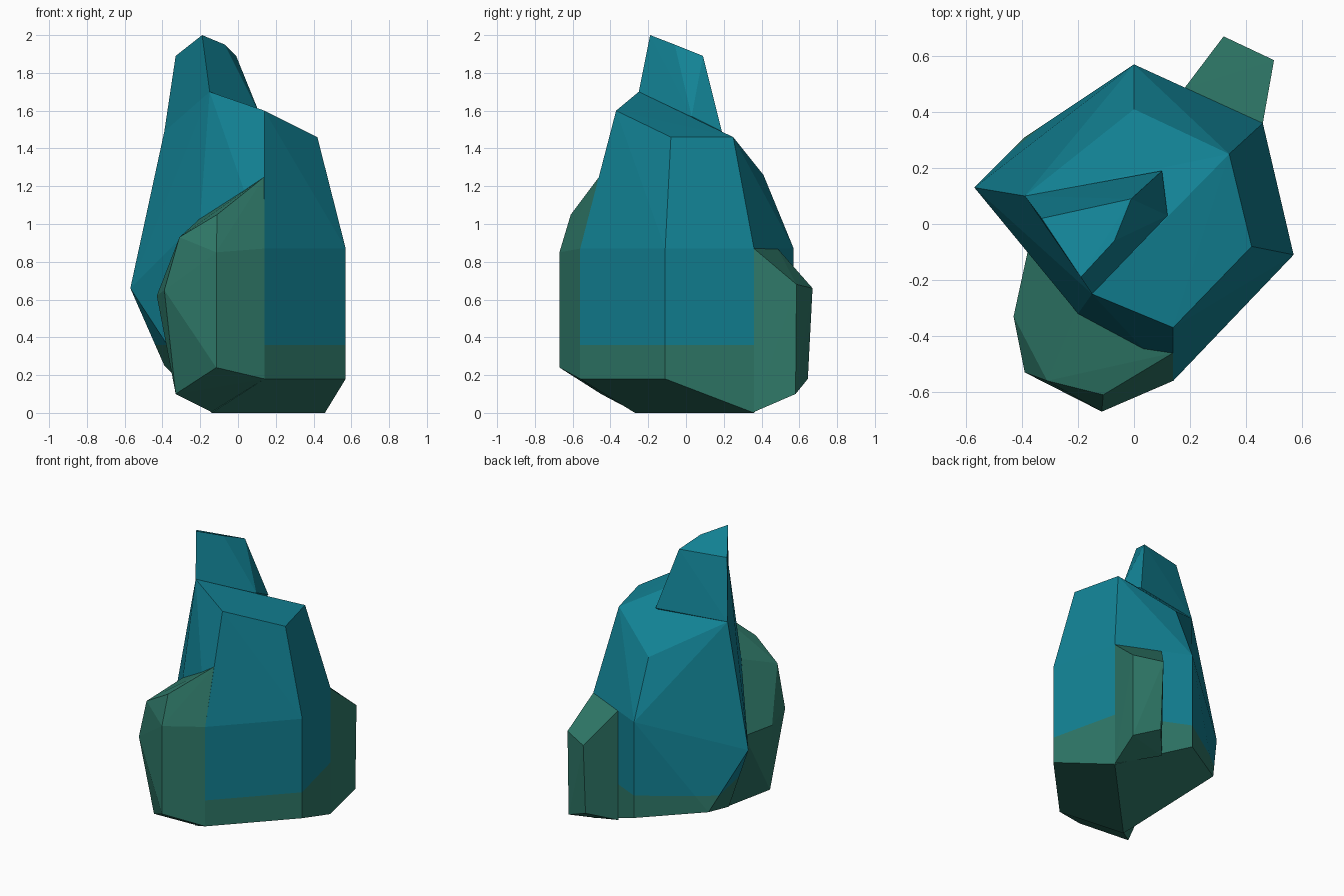
import bpy, bmesh


def material(name, rgb):
    m = bpy.data.materials.new(name)
    m.diffuse_color = (*rgb, 1)
    return m


teal = material("teal", (0.006, 0.222, 0.296))
green = material("moss green", (0.028, 0.188, 0.138))


def rock(name, points, mats, cut_z=None):
    """Faceted stone as the convex hull of its corners; faces above cut_z use the second material."""
    bm = bmesh.new()
    for p in points:
        bm.verts.new(p)
    res = bmesh.ops.convex_hull(bm, input=bm.verts[:])
    inner = [v for v in res["geom_interior"] if isinstance(v, bmesh.types.BMVert)]
    bmesh.ops.delete(bm, geom=inner, context='VERTS')
    if cut_z is not None:
        bmesh.ops.bisect_plane(bm, geom=bm.verts[:] + bm.edges[:] + bm.faces[:],
                               plane_co=(0, 0, cut_z), plane_no=(0, 0, 1))
        for f in bm.faces:
            f.material_index = int(f.calc_center_median().z > cut_z)
    bmesh.ops.recalc_face_normals(bm, faces=bm.faces[:])
    me = bpy.data.meshes.new(name)
    bm.to_mesh(me)
    bm.free()
    for m in mats:
        me.materials.append(m)
    ob = bpy.data.objects.new(name, me)
    bpy.context.collection.objects.link(ob)
    return ob


# Main boulder: keel, lower ring, shoulder ring, slanted top
rock("main_boulder", [
    (0.46, 0.36, 0), (-0.14, -0.27, 0),
    (0.57, -0.11, 0.18), (0.14, -0.56, 0.18), (0, 0.57, 0.205), (-0.39, 0.31, 0.25),
    (0.57, -0.11, 0.87), (0.14, -0.56, 0.87), (0.46, 0.36, 0.87), (0, 0.57, 0.87),
    (-0.57, 0.13, 0.66), (-0.2, -0.32, 1.03),
    (-0.15, -0.25, 1.7), (0.14, -0.37, 1.6), (0.42, -0.08, 1.46),
    (0.34, 0.25, 1.46), (0, 0.41, 1.26), (-0.39, 0.10, 1.49),
], [green, teal], 0.36)

# Peak on the top
rock("peak", [
    (-0.19, -0.19, 2.0), (-0.33, 0.02, 1.89), (-0.01, 0.09, 1.89), (-0.07, -0.06, 1.95),
    (0.12, 0.03, 1.57), (0.10, 0.19, 1.49), (-0.15, -0.25, 1.7), (-0.39, 0.10, 1.49),
    (-0.05, 0, 1.3),
], [teal])

# Mossy stone at the front left
rock("front_stone", [
    (0.14, -0.46, 1.25), (-0.11, -0.61, 1.05), (-0.31, -0.56, 0.93), (-0.2, -0.3, 1.03),
    (0.14, -0.56, 0.87), (-0.115, -0.67, 0.85), (-0.39, -0.53, 0.65),
    (-0.43, -0.33, 0.62), (-0.38, -0.1, 0.62),
    (-0.115, -0.67, 0.24), (0.14, -0.56, 0.18), (-0.33, -0.45, 0.1), (-0.14, -0.27, 0.005),
], [green])

# Small mossy stone at the back right
rock("back_stone", [
    (0.46, 0.36, 0.87), (0.18, 0.485, 0.87), (0.5, 0.585, 0.68), (0.32, 0.67, 0.66),
    (0.46, 0.36, 0.005), (0.18, 0.485, 0.11), (0.495, 0.58, 0.1), (0.32, 0.645, 0.18),
    (0.25, 0.35, 0.5),
], [green])
